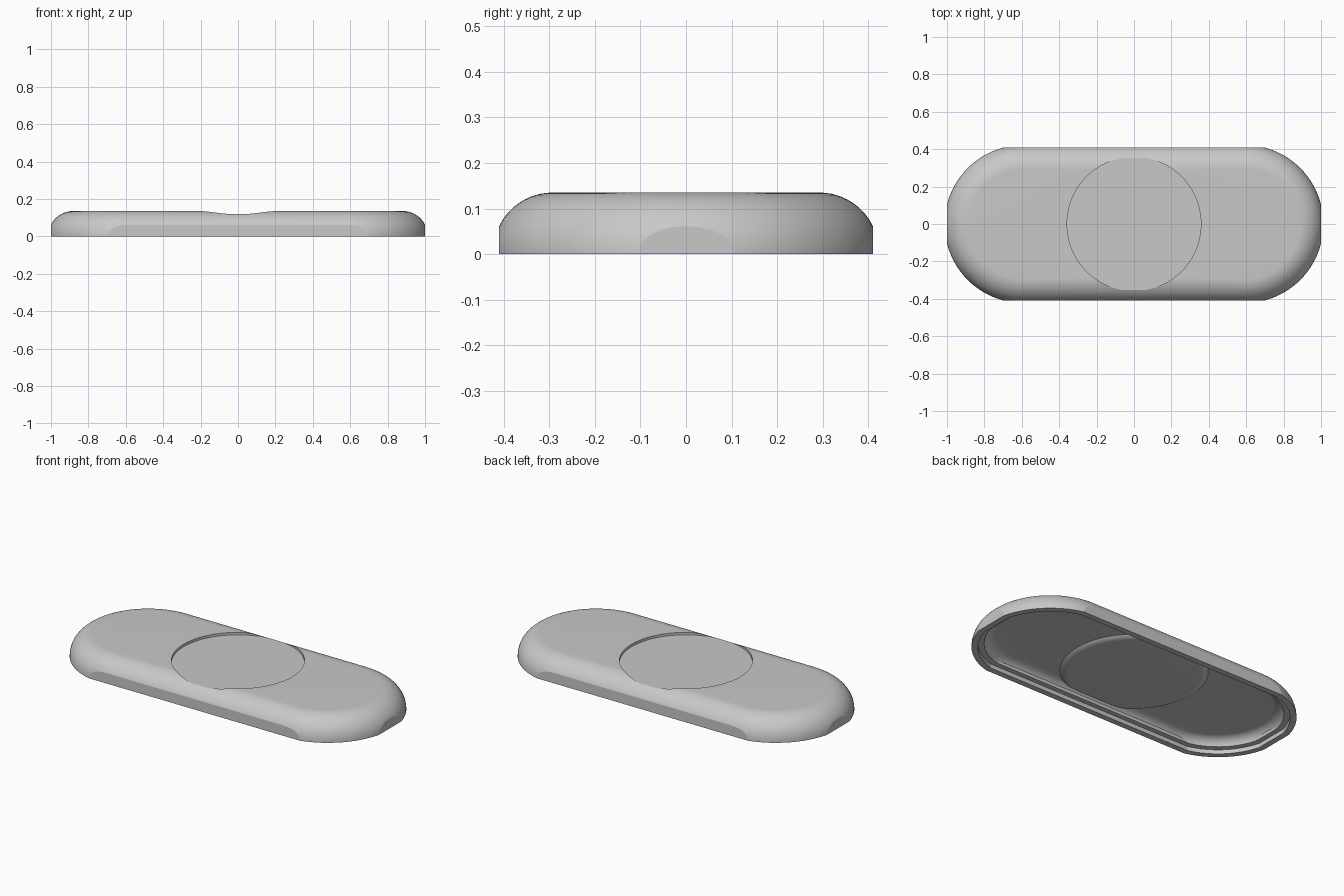
import bpy
import bmesh
from math import sin, cos, pi

if "Cube" in bpy.data.objects:
    bpy.data.objects.remove(bpy.data.objects["Cube"])

CX, R = 0.59, 0.423        # end-arc centre and radius
HALF_W = 0.41              # half width between the flats
TOP, FILLET = 0.135, 0.13  # shell height and top rounding
DISC, FLOOR = 0.358, 0.12  # dished disc radius and floor height
WALL = 0.065               # shell thickness
RIM, STEP = 0.035, 0.025   # rim width and ledge height
DEEP = -0.1                # cutters start below the base


def make_object(name, bm):
    bmesh.ops.remove_doubles(bm, verts=bm.verts, dist=1e-5)
    bmesh.ops.recalc_face_normals(bm, faces=bm.faces)
    mesh = bpy.data.meshes.new(name)
    bm.to_mesh(mesh)
    bm.free()
    obj = bpy.data.objects.new(name, mesh)
    bpy.context.collection.objects.link(obj)
    return obj


def loft(name, layers, cx=CX, n=48):
    """Stack stadium outlines given as (radius, height); cx = 0 gives circles."""
    bm = bmesh.new()
    rings = []
    for r, z in layers:
        ring = []
        for side in (0, 1):
            for i in range(n + 1):
                a = -pi / 2 + pi * (i / n + side)
                x = r * cos(a) + (cx if side == 0 else -cx)
                ring.append(bm.verts.new((x, r * sin(a), z)))
        rings.append(ring)
    count = len(rings[0])
    for low, high in zip(rings, rings[1:]):
        for i in range(count):
            j = (i + 1) % count
            if (low[i].co - low[j].co).length > 1e-5:
                bm.faces.new((low[i], low[j], high[j], high[i]))
    # Drop coincident seam points so the caps are clean
    for ring in (rings[0], rings[-1]):
        cap = [v for k, v in enumerate(ring) if (v.co - ring[k - 1].co).length > 1e-5]
        bm.faces.new(cap)
    return make_object(name, bm)


def clip_box(inset):
    bm = bmesh.new()
    bmesh.ops.create_cube(bm, size=2)
    for v in bm.verts:
        v.co.x *= CX + HALF_W - inset
        v.co.y *= HALF_W - inset
    return make_object("clip_box", bm)


def combine(obj, cutter, operation):
    mod = obj.modifiers.new("cut", 'BOOLEAN')
    mod.operation, mod.solver, mod.object = operation, 'EXACT', cutter
    bpy.context.view_layer.objects.active = obj
    bpy.ops.object.modifier_apply(modifier=mod.name)
    bpy.data.objects.remove(cutter)


def rounded(name, inset, base, steps=16):
    """Stadium block with a quarter-round top edge, offset inwards by inset."""
    r = FILLET - inset
    mid = TOP - FILLET
    layers = [(R - inset, base)]
    for i in range(steps + 1):
        a = pi / 2 * i / steps
        layers.append((R - FILLET + r * cos(a), mid + r * sin(a)))
    return loft(name, layers)


# Outer shell with flats on all four sides
shell = rounded("shell", 0, 0)
combine(shell, clip_box(0), 'INTERSECT')

# Shallow circular dish in the top
combine(shell, loft("dish", [(DISC, FLOOR), (DISC, 1)], cx=0), 'DIFFERENCE')

# Hollow underside, leaving a rounded boss below the dish
cavity = rounded("cavity", WALL, DEEP)
combine(cavity, clip_box(WALL), 'INTERSECT')
arc = [pi / 2 * i / 16 for i in range(17)]
boss = [(DISC + WALL * sin(a), FLOOR - WALL * cos(a)) for a in arc]
combine(cavity, loft("boss", boss + [(DISC + WALL, 1)], cx=0), 'DIFFERENCE')
combine(shell, cavity, 'DIFFERENCE')

# Stepped ledge around the open rim
ledge = loft("ledge", [(R - RIM, DEEP), (R - RIM, STEP)])
combine(ledge, clip_box(RIM), 'INTERSECT')
combine(shell, ledge, 'DIFFERENCE')

# Plain grey finish
grey = bpy.data.materials.new("plain_grey")
grey.use_nodes = True
colour = (0.58, 0.58, 0.58, 1)
grey.diffuse_color = colour
grey.node_tree.nodes["Principled BSDF"].inputs["Base Color"].default_value = colour
shell.data.materials.clear()
shell.data.materials.append(grey)

bpy.ops.object.select_all(action='DESELECT')
shell.select_set(True)
bpy.context.view_layer.objects.active = shell
bpy.ops.object.shade_smooth_by_angle(angle=pi / 18)
